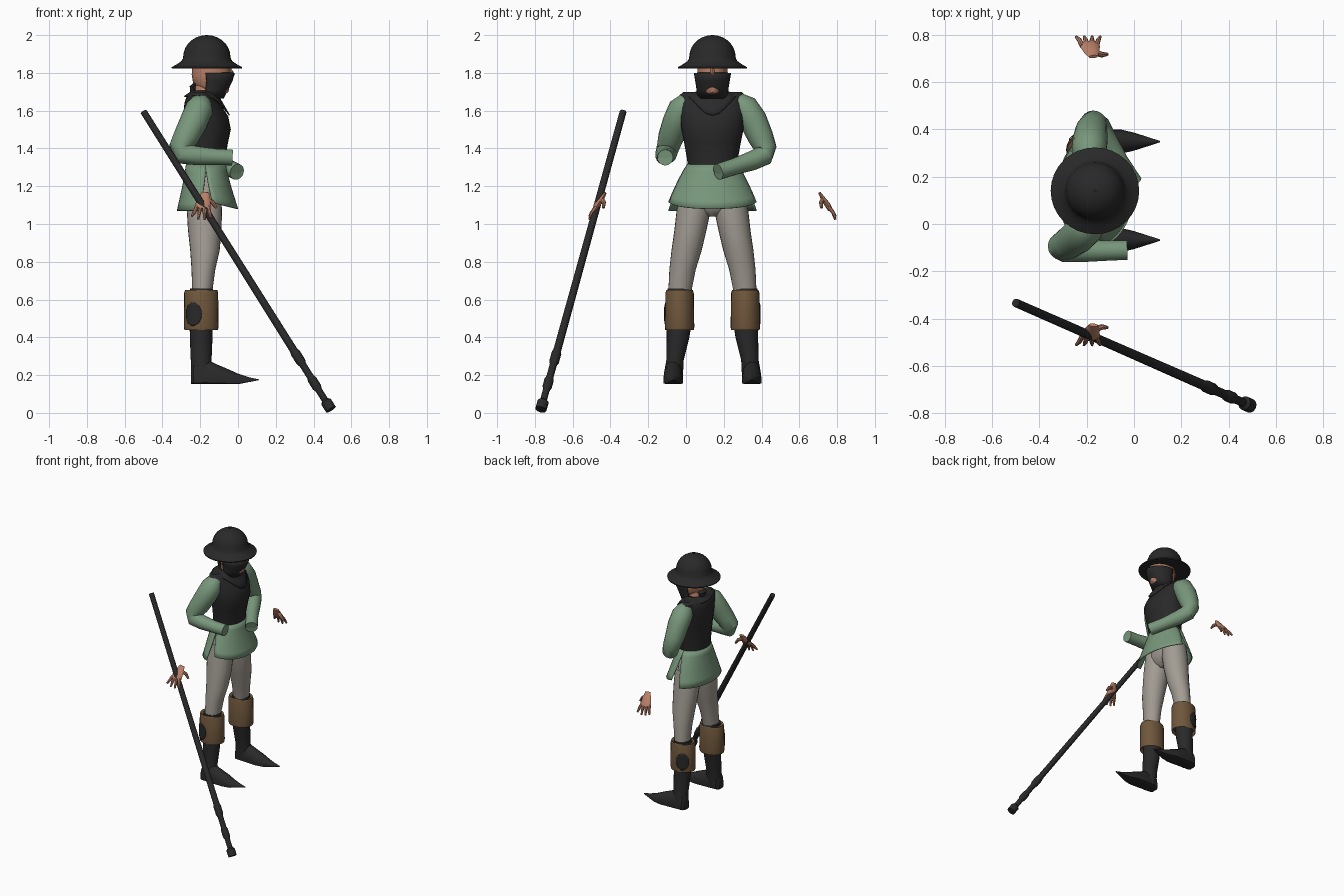
import bpy, bmesh, math
from mathutils import Vector


def material(name, rgb):
    m = bpy.data.materials.new(name)
    m.diffuse_color = (*rgb, 1)
    return m


BLACK = material("black", (0.022, 0.022, 0.022))
GREEN = material("sage green", (0.19, 0.31, 0.20))
GREY = material("warm grey", (0.36, 0.33, 0.29))
BROWN = material("leather brown", (0.16, 0.095, 0.045))
SKIN = material("skin", (0.50, 0.22, 0.14))
CY = 0.14  # centre plane of the figure


def skin_rings(name, rings, mat, closed=True, caps=True, thick=0.0, angle=40):
    """Join successive rings of points into a smooth surface."""
    bm = bmesh.new()
    rows = [[bm.verts.new(p) for p in r] for r in rings]
    n = len(rows[0])
    for a, b in zip(rows, rows[1:]):
        for i in range(n if closed else n - 1):
            j = (i + 1) % n
            bm.faces.new((a[i], a[j], b[j], b[i]))
    if closed and caps:
        bm.faces.new(rows[0][::-1])
        bm.faces.new(rows[-1])
    bmesh.ops.recalc_face_normals(bm, faces=bm.faces)
    me = bpy.data.meshes.new(name)
    bm.to_mesh(me)
    bm.free()
    me.materials.append(mat)
    me.polygons.foreach_set("use_smooth", [True] * len(me.polygons))
    me.set_sharp_from_angle(angle=math.radians(angle))
    ob = bpy.data.objects.new(name, me)
    bpy.context.collection.objects.link(ob)
    if thick:
        s = ob.modifiers.new("thickness", "SOLIDIFY")
        s.thickness = thick
        s.offset = 0
    return ob


def loft(name, sections, mat, n=24, **kw):
    """Horizontal ellipses given as (x, y, z, rx, ry)."""
    turn = [2 * math.pi * i / n for i in range(n)]
    return skin_rings(name, [[(x + rx * math.cos(t), y + ry * math.sin(t), z) for t in turn]
                             for x, y, z, rx, ry in sections], mat, **kw)


def tube(name, path, mat, n=14, flat=1.0, side=Vector((0, 0, 1)), **kw):
    """Round tube along (x, y, z, radius) points; flat squashes it along side."""
    pts = [Vector(p[:3]) for p in path]
    rings = []
    for i, p in enumerate(path):
        d = (pts[min(i + 1, len(pts) - 1)] - pts[max(i - 1, 0)]).normalized()
        u = d.cross(side).normalized()
        v = u.cross(d)
        rings.append([pts[i] + p[3] * (u * math.cos(t) + v * flat * math.sin(t))
                      for t in (2 * math.pi * k / n for k in range(n))])
    return skin_rings(name, rings, mat, **kw)


# Wide-brimmed helmet
profile = [(0.15, 1.825), (0.185, 1.822), (0.187, 1.83), (0.16, 1.845), (0.135, 1.862), (0.127, 1.875)]
profile += [(0.125 * math.cos(a), 1.885 + 0.115 * math.sin(a))
            for a in [math.pi / 2 * k / 7 for k in range(1, 7)]] + [(0.004, 2.0)]
hat = loft("helmet", [(-0.165, CY, z, r, r * 0.98) for r, z in profile], BLACK, n=32, caps=False)
loft("helmet_lining", [(-0.165, CY, 1.826, 0.16, 0.157), (-0.165, CY, 1.86, 0.12, 0.118),
                       (-0.165, CY, 1.88, 0.06, 0.06)], BLACK, n=32)

# Head, ears, neck and hair
loft("head", [(-0.10, CY, 1.68, 0.025, 0.03), (-0.12, CY, 1.70, 0.07, 0.055),
              (-0.14, CY, 1.74, 0.097, 0.072), (-0.143, CY, 1.79, 0.102, 0.08),
              (-0.143, CY, 1.85, 0.1, 0.08)], SKIN)
loft("neck", [(-0.19, CY, 1.64, 0.06, 0.07), (-0.18, CY, 1.70, 0.05, 0.05),
              (-0.18, CY, 1.76, 0.05, 0.05)], SKIN)
tube("nose", [(-0.05, CY, 1.83, 0.008), (-0.03, CY, 1.79, 0.014), (-0.04, CY, 1.775, 0.01)],
     SKIN, n=8, side=Vector((0, 1, 0)))
loft("hair_tail", [(-0.235, CY, 1.70, 0.018, 0.03), (-0.238, CY, 1.73, 0.018, 0.04),
                   (-0.22, CY, 1.75, 0.01, 0.03)], BLACK, n=12)

# Face scarf wrapping the front of the head
arc = [math.radians(-112 + 224 * i / 18) for i in range(19)]
scarf = [(-0.13, 1.80, 0.108, 0.095), (-0.13, 1.76, 0.098, 0.088),
         (-0.14, 1.71, 0.083, 0.08), (-0.16, 1.665, 0.08, 0.078)]
skin_rings("face_scarf", [[(x + rx * math.cos(t), CY + ry * math.sin(t), z) for t in arc]
                          for x, z, rx, ry in scarf], BLACK, closed=False, thick=0.008)

# Vest
loft("vest", [(-0.17, CY, 1.305, 0.104, 0.13), (-0.17, CY, 1.34, 0.102, 0.134),
              (-0.165, CY, 1.43, 0.112, 0.15), (-0.16, CY, 1.50, 0.122, 0.164),
              (-0.17, CY, 1.57, 0.118, 0.172), (-0.19, CY, 1.64, 0.094, 0.178),
              (-0.20, CY, 1.68, 0.07, 0.176), (-0.20, CY, 1.698, 0.045, 0.155)], BLACK, n=28)

# Pointed cowl over the chest and shoulders
cowl = []
for s in range(5):
    f = s / 4
    row = []
    for k in range(24):
        t = 2 * math.pi * k / 24
        point = max(0, math.cos(t)) ** 3
        row.append((-0.18 + (0.06 + 0.045 * f + 0.03 * f * point) * math.cos(t),
                    CY + (0.075 + 0.055 * f) * math.sin(t), 1.705 - f * (0.03 + 0.10 * point)))
    cowl.append(row)
skin_rings("cowl", cowl, BLACK, caps=False, thick=0.006)


# Tunic skirt: front and back flaps with side slits
def flap(name, facing, drop, reach):
    rows = []
    for s in range(7):
        f = s / 6
        row = []
        for k in range(19):
            a = (k / 18 * 2 - 1)
            t = math.radians(a * (92 - 14 * f))
            hem = drop - 0.035 * a * a if facing > 0 else drop
            row.append((-0.17 + facing * (0.103 + reach * f ** 1.2) * math.cos(t),
                        CY + (0.132 + 0.105 * f ** 0.9) * math.sin(t), 1.315 - hem * f))
        rows.append(row)
    skin_rings(name, rows, GREEN, closed=False, thick=0.006)


flap("tunic_front_flap", 1, 0.235, 0.065)
flap("tunic_back_flap", -1, 0.245, 0.048)

# Hips
loft("hips", [(-0.175, CY, 1.30, 0.088, 0.115), (-0.175, CY, 1.20, 0.09, 0.155),
              (-0.18, CY, 1.12, 0.09, 0.172), (-0.18, CY, 1.07, 0.075, 0.12),
              (-0.18, CY, 1.04, 0.04, 0.05)], GREY)

# Legs and boots, one set per side
for side, label in ((-1, "right"), (1, "left")):
    def y(d):
        return CY + side * d

    loft(label + "_trouser_leg", [(-0.178, y(0.092), 1.17, 0.088, 0.08), (-0.178, y(0.1), 1.07, 0.093, 0.09),
                                  (-0.176, y(0.116), 0.97, 0.089, 0.085), (-0.175, y(0.137), 0.86, 0.078, 0.08),
                                  (-0.183, y(0.158), 0.76, 0.063, 0.07), (-0.19, y(0.174), 0.63, 0.052, 0.06)], GREY)
    loft(label + "_boot_lining", [(-0.193, y(0.174), 0.60, 0.065, 0.066), (-0.193, y(0.174), 0.658, 0.06, 0.065)], BLACK)
    loft(label + "_boot_cuff", [(-0.195, y(0.174), 0.47, 0.08, 0.068), (-0.195, y(0.174), 0.44, 0.089, 0.076),
                                (-0.195, y(0.174), 0.455, 0.092, 0.078), (-0.195, y(0.174), 0.635, 0.09, 0.075),
                                (-0.195, y(0.174), 0.65, 0.085, 0.07), (-0.195, y(0.174), 0.64, 0.07, 0.063)], BROWN)
    # Worn dark patch following the outer side of the cuff
    patch = []
    for s in range(9):
        w = math.sqrt(max(0.02, 1 - (s / 4 - 1) ** 2))
        row = []
        for k in range(9):
            t = math.radians(118 + 30 * w * (k / 4 - 1))
            row.append((-0.195 + 0.094 * math.cos(t), y(0.174 + 0.08 * math.sin(t)), 0.46 + 0.125 * s / 8))
        patch.append(row)
    skin_rings(label + "_cuff_patch", patch, BLACK, closed=False, thick=0.003)
    loft(label + "_boot_shaft", [(-0.195, y(0.177), 0.47, 0.061, 0.066), (-0.195, y(0.182), 0.40, 0.06, 0.06),
                                 (-0.195, y(0.198), 0.28, 0.055, 0.046), (-0.195, y(0.205), 0.22, 0.055, 0.05),
                                 (-0.195, y(0.208), 0.16, 0.052, 0.05)], BLACK)
    # Pointed shoe: flat-bottomed sections from heel to toe (x, half width, top)
    shoe = [(-0.25, 0.03, 0.24), (-0.235, 0.048, 0.27), (-0.17, 0.053, 0.285), (-0.12, 0.055, 0.26),
            (-0.06, 0.055, 0.235), (0.0, 0.04, 0.208), (0.06, 0.02, 0.188), (0.11, 0.003, 0.178)]
    rings = []
    for x, w, top in shoe:
        base = 0.152 + max(0, x) * 0.19
        rings.append([(x, y(0.208) + w * math.cos(t) * (1 if math.sin(t) < 0 else 0.95),
                       base + (top - base) * max(0, 0.25 + 0.75 * math.sin(t) if math.sin(t) > 0
                                                 else 0.25 + 0.5 * math.sin(t)))
                      for t in (2 * math.pi * k / 16 for k in range(16))])
    skin_rings(label + "_shoe", rings, BLACK)

    # Detached hand: palm, four fingers and thumb
    palm = [(-0.172, y(0.567), 1.165, 0.02), (-0.178, y(0.585), 1.135, 0.032),
            (-0.185, y(0.61), 1.10, 0.042), (-0.19, y(0.622), 1.078, 0.036)]
    lean = Vector((0, side * 0.85, 0.5))
    tube(label + "_palm", palm, SKIN, n=10, flat=0.38, side=lean)
    for k in range(4):
        x0, x1 = -0.218 + 0.02 * k, -0.245 + 0.034 * k
        tip = 1.022 + (0.02, 0.003, 0, 0.012)[k]
        tube(f"{label}_finger_{k + 1}", [(x0, y(0.612), 1.095, 0.011), ((x0 + x1) / 2, y(0.638), 1.062, 0.01),
                                         (x1, y(0.651), tip, 0.006)], SKIN, n=8)
    tube(label + "_thumb", [(-0.165, y(0.585), 1.13, 0.014), (-0.135, y(0.575), 1.115, 0.012),
                            (-0.113, y(0.577), 1.085, 0.007)], SKIN, n=8, side=Vector((0, 1, 0)))

# Sleeves, with open cuffs
tube("right_sleeve", [(-0.19, 0.03, 1.66, 0.03), (-0.195, 0.01, 1.645, 0.055), (-0.205, -0.02, 1.61, 0.074),
                      (-0.235, -0.05, 1.54, 0.074), (-0.275, -0.08, 1.46, 0.068), (-0.305, -0.096, 1.405, 0.06),
                      (-0.29, -0.105, 1.372, 0.057), (-0.22, -0.112, 1.362, 0.05), (-0.12, -0.113, 1.356, 0.043),
                      (-0.03, -0.11, 1.352, 0.042), (-0.034, -0.11, 1.352, 0.036), (-0.07, -0.11, 1.354, 0.033)],
     GREEN, n=18, side=Vector((0, 1, 0)))
tube("left_sleeve", [(-0.19, 0.25, 1.66, 0.03), (-0.19, 0.27, 1.645, 0.055), (-0.19, 0.31, 1.615, 0.074),
                     (-0.185, 0.355, 1.55, 0.074), (-0.18, 0.395, 1.46, 0.068), (-0.17, 0.42, 1.40, 0.06),
                     (-0.155, 0.41, 1.362, 0.056), (-0.12, 0.35, 1.335, 0.052), (-0.065, 0.26, 1.305, 0.044),
                     (-0.005, 0.17, 1.276, 0.043), (-0.008, 0.174, 1.277, 0.036), (-0.03, 0.21, 1.287, 0.033)],
     GREEN, n=18, side=Vector((1, 0.4, 0)))

# Staff with two collars and a ferrule at the lower end
top, foot = Vector((-0.50, -0.333, 1.595)), Vector((0.492, -0.768, 0.018))
shape = [(0, 0.018), (0.4, 0.019), (0.8, 0.021), (0.81, 0.026), (0.84, 0.026), (0.85, 0.019), (0.89, 0.019),
         (0.9, 0.025), (0.925, 0.025), (0.935, 0.018), (0.968, 0.018), (0.974, 0.03), (1, 0.03)]
tube("staff", [(*top.lerp(foot, f), r) for f, r in shape], BLACK, n=12)
